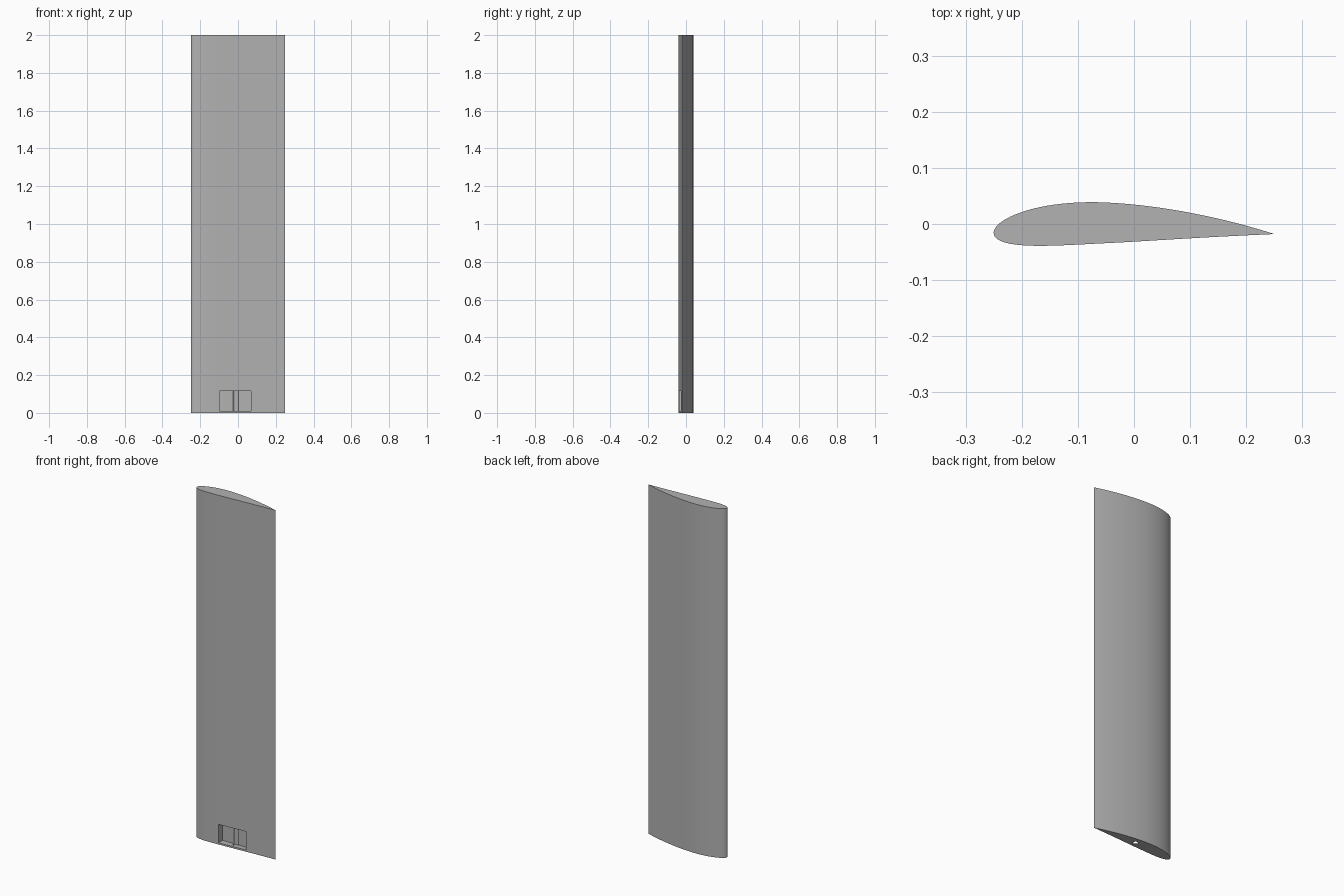
import bpy, bmesh, math
from mathutils import Matrix

default = bpy.data.objects.get("Cube")
if default:
    bpy.data.objects.remove(default, do_unlink=True)

SPAN, CHORD = 2.0, 0.5
CAMBER, CAMBER_POS, THICK = 0.04, 0.4, 0.15
STEPS = 48

grey = bpy.data.materials.new("plain_grey")
grey.use_nodes = True
colour = (0.45, 0.45, 0.45, 1.0)
grey.diffuse_color = colour
grey.node_tree.nodes["Principled BSDF"].inputs["Base Color"].default_value = colour


def foil_point(t, side):
    """Point on a cambered wing section at chord fraction t; side is +1 or -1."""
    half = 5 * THICK * (0.2969 * math.sqrt(t) - 0.126 * t - 0.3516 * t**2
                        + 0.2843 * t**3 - 0.1036 * t**4)
    p = CAMBER_POS
    k = CAMBER / (p * p if t < p else (1 - p) ** 2)
    base = 0 if t < p else 1 - 2 * p
    slope = math.atan(2 * k * (p - t))
    return (t - side * half * math.sin(slope),
            k * (base + 2 * p * t - t * t) + side * half * math.cos(slope))


def add_object(name, bm):
    bmesh.ops.recalc_face_normals(bm, faces=bm.faces)
    mesh = bpy.data.meshes.new(name)
    bm.to_mesh(mesh)
    bm.free()
    mesh.materials.append(grey)
    obj = bpy.data.objects.new(name, mesh)
    bpy.context.collection.objects.link(obj)
    return obj


# Wing: closed section, centred, extruded along the span
stations = [(1 - math.cos(math.pi * i / STEPS)) / 2 for i in range(STEPS + 1)]
outline = [foil_point(t, 1) for t in reversed(stations)]
outline += [foil_point(t, -1) for t in stations[1:-1]]
xs, ys = zip(*outline)
mid_x, mid_y = (min(xs) + max(xs)) / 2, (min(ys) + max(ys)) / 2
bm = bmesh.new()
base = bm.faces.new([bm.verts.new(((x - mid_x) * CHORD, (y - mid_y) * CHORD, 0))
                     for x, y in outline])
top = bmesh.ops.extrude_face_region(bm, geom=[base])["geom"]
bmesh.ops.translate(bm, vec=(0, 0, SPAN),
                    verts=[v for v in top if isinstance(v, bmesh.types.BMVert)])
wing = add_object("wing_section", bm)

# Pocket recessed into the lower surface near the root
x0, x1, y0, y1, z0, z1 = -0.098, 0.069, -0.08, 0.0, 0.01, 0.115
bm = bmesh.new()
bmesh.ops.create_cube(bm, size=1, matrix=Matrix.Translation(
    ((x0 + x1) / 2, (y0 + y1) / 2, (z0 + z1) / 2))
    @ Matrix.Diagonal((x1 - x0, y1 - y0, z1 - z0, 1)))
pocket = add_object("pocket_cutter", bm)

# Round rod hole from the root face, grooving the pocket's back wall
bm = bmesh.new()
bmesh.ops.create_cone(bm, cap_ends=True, segments=32, radius1=0.015, radius2=0.015,
                      depth=0.165, matrix=Matrix.Translation((-0.012, -0.003, 0.0325)))
rod_hole = add_object("rod_hole_cutter", bm)

bpy.ops.object.select_all(action="DESELECT")
wing.select_set(True)
bpy.context.view_layer.objects.active = wing
for cutter in (pocket, rod_hole):
    mod = wing.modifiers.new(cutter.name, "BOOLEAN")
    mod.operation = "DIFFERENCE"
    mod.solver = "EXACT"
    mod.object = cutter
    bpy.ops.object.modifier_apply(modifier=mod.name)
    bpy.data.objects.remove(cutter, do_unlink=True)

bpy.ops.object.shade_smooth_by_angle(angle=math.radians(30))
